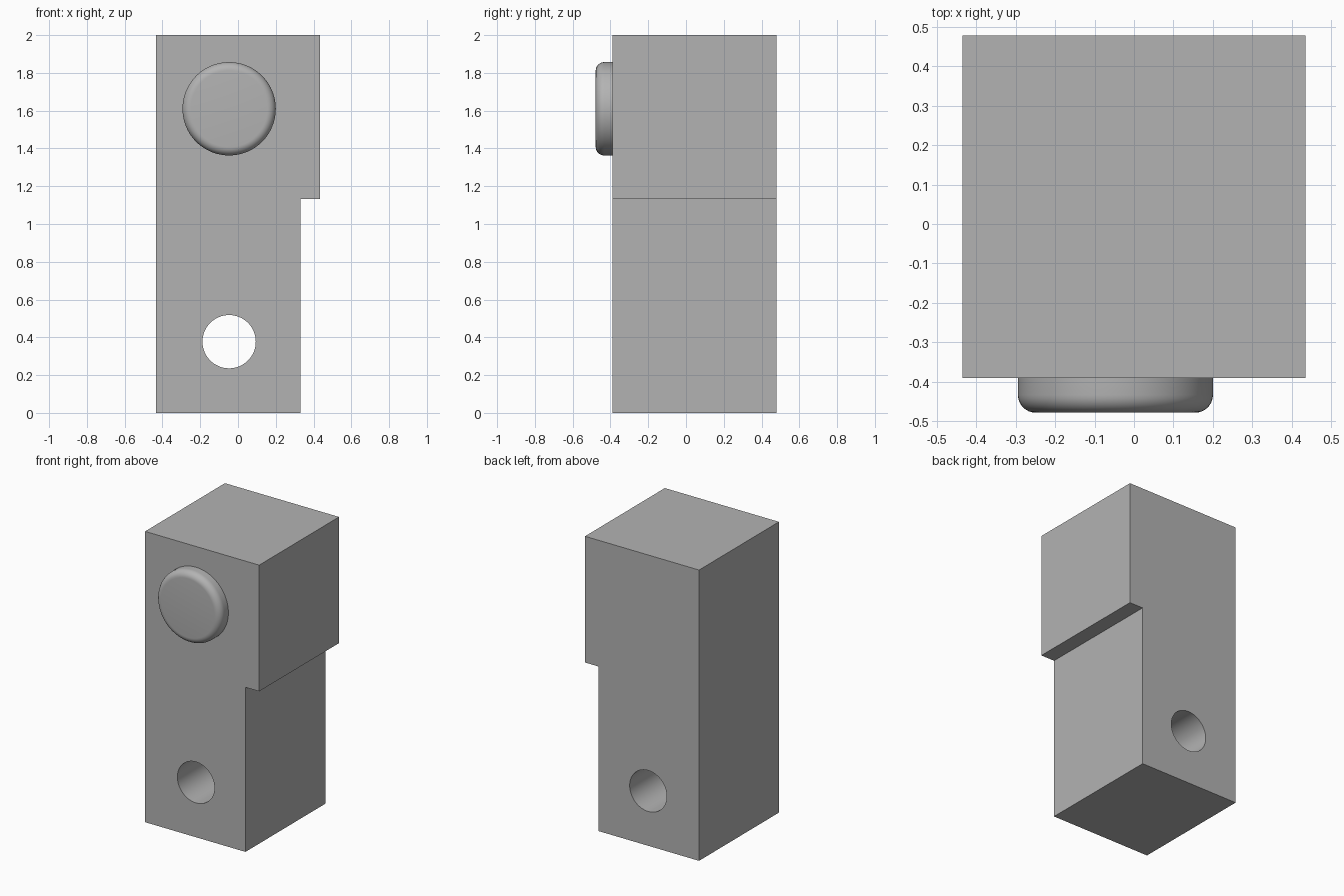
import bpy
import bmesh
from math import radians
from mathutils import Matrix, Vector

cube = bpy.data.objects.get("Cube")
if cube:
    bpy.data.objects.remove(cube, do_unlink=True)

FRONT, BACK = -0.39, 0.478
AXIS_X = -0.047          # shared by the button and the hole

grey = bpy.data.materials.new("plain_grey")
grey.use_nodes = True
colour = (0.45, 0.45, 0.45, 1)
grey.diffuse_color = colour
grey.node_tree.nodes["Principled BSDF"].inputs["Base Color"].default_value = colour


def add_object(name, bm):
    bmesh.ops.recalc_face_normals(bm, faces=bm.faces)
    mesh = bpy.data.meshes.new(name)
    bm.to_mesh(mesh)
    bm.free()
    mesh.materials.append(grey)
    obj = bpy.data.objects.new(name, mesh)
    bpy.context.collection.objects.link(obj)
    return obj


def cylinder_along_y(radius, y0, y1, z):
    bm = bmesh.new()
    place = Matrix.Translation((AXIS_X, (y0 + y1) / 2, z)) @ Matrix.Rotation(radians(90), 4, "X")
    bmesh.ops.create_cone(bm, cap_ends=True, segments=96, radius1=radius,
                          radius2=radius, depth=y1 - y0, matrix=place)
    return bm


def select_only(obj):
    bpy.ops.object.select_all(action="DESELECT")
    obj.select_set(True)
    bpy.context.view_layer.objects.active = obj


# Block: stepped front outline pushed through to the back
left, right, step_x, step_z, top = -0.434, 0.434, 0.33, 1.132, 2.0
outline = [(left, 0), (step_x, 0), (step_x, step_z),
           (right, step_z), (right, top), (left, top)]
bm = bmesh.new()
face = bm.faces.new([bm.verts.new((x, FRONT, z)) for x, z in outline])
sweep = bmesh.ops.extrude_face_region(bm, geom=[face], use_keep_orig=True)
bmesh.ops.translate(bm, vec=Vector((0, BACK - FRONT, 0)),
                    verts=[v for v in sweep["geom"] if isinstance(v, bmesh.types.BMVert)])
block = add_object("stepped_block", bm)

# Through hole near the bottom
cutter = add_object("hole_cutter", cylinder_along_y(0.141, FRONT - 0.2, BACK + 0.2, 0.377))
cutter.hide_render = True
cut = block.modifiers.new("hole", "BOOLEAN")
cut.operation = "DIFFERENCE"
cut.solver = "EXACT"
cut.object = cutter
select_only(block)
bpy.ops.object.modifier_apply(modifier=cut.name)
bpy.data.objects.remove(cutter, do_unlink=True)

# Button: round disc with a softened front rim
bm = cylinder_along_y(0.247, -0.478, FRONT, 1.61)
rim = [e for e in bm.edges if all(v.co.y < FRONT - 0.01 for v in e.verts)]
bmesh.ops.bevel(bm, geom=rim, offset=0.045, segments=8, profile=0.5, affect="EDGES")
button = add_object("round_button", bm)

for obj in (block, button):
    select_only(obj)
    bpy.ops.object.shade_smooth_by_angle(angle=radians(30))
